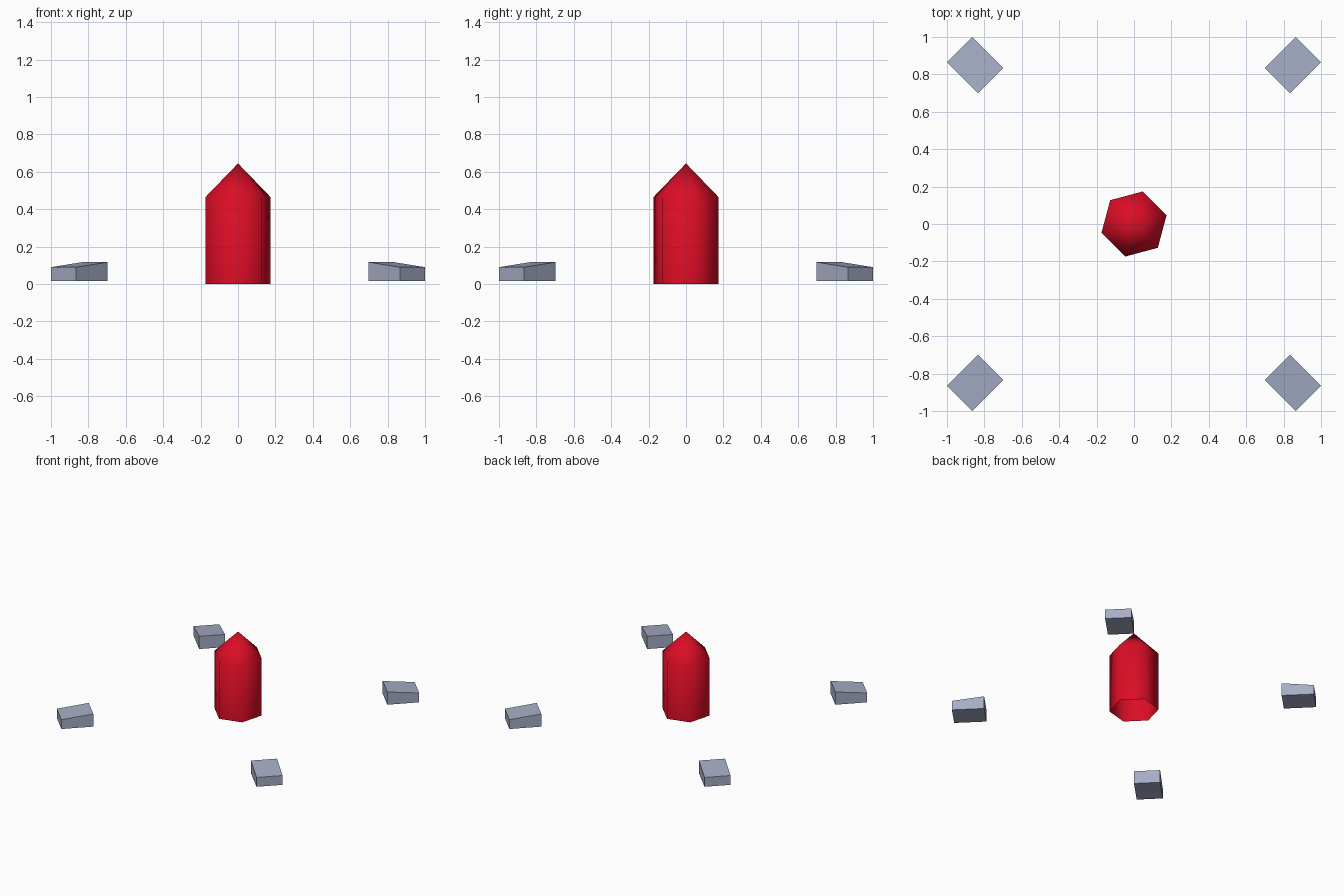
import bpy, bmesh
from math import cos, sin, radians, pi

if "Cube" in bpy.data.objects:
    bpy.data.objects.remove(bpy.data.objects["Cube"])


def material(name, rgb):
    m = bpy.data.materials.new(name)
    m.diffuse_color = (*rgb, 1)
    m.use_nodes = True
    m.node_tree.nodes["Principled BSDF"].inputs["Base Color"].default_value = m.diffuse_color
    return m


def make_object(name, bm, mat, smooth=False):
    bmesh.ops.recalc_face_normals(bm, faces=bm.faces)
    for f in bm.faces:
        f.smooth = smooth
    me = bpy.data.meshes.new(name)
    bm.to_mesh(me)
    bm.free()
    me.materials.append(mat)
    ob = bpy.data.objects.new(name, me)
    bpy.context.collection.objects.link(ob)
    return ob


red = material("crystal red", (0.71, 0.004, 0.019))
grey = material("blue grey", (0.38, 0.42, 0.56))

# Crystal: six-sided prism, open underneath, with a pointed tip
bm = bmesh.new()
R = 0.18
angles = [radians(15 + 60 * i) for i in range(6)]
low = [bm.verts.new((R * cos(a), R * sin(a), 0)) for a in angles]
high = [bm.verts.new((R * cos(a), R * sin(a), 0.465)) for a in angles]
tip = bm.verts.new((0, 0, 0.645))
for i in range(6):
    j = (i + 1) % 6
    bm.faces.new((low[i], low[j], high[j], high[i]))
    bm.faces.new((high[i], high[j], tip))
make_object("crystal", bm, red, smooth=True)

# Corner blocks: boxes on the diagonals, tops sloping down outwards
for k, label in enumerate(("back_right", "back_left", "front_left", "front_right")):
    bm = bmesh.new()
    bmesh.ops.create_cube(bm, size=1)
    for v in bm.verts:
        outer = v.co.x > 0
        top = 0.09 if outer else 0.117
        v.co = (1.319 if outer else 1.084,
                0.0955 if v.co.y > 0 else -0.0955,
                top if v.co.z > 0 else 0.015)
    ob = make_object("corner_block_" + label, bm, grey)
    ob.rotation_euler.z = pi / 4 + k * pi / 2
